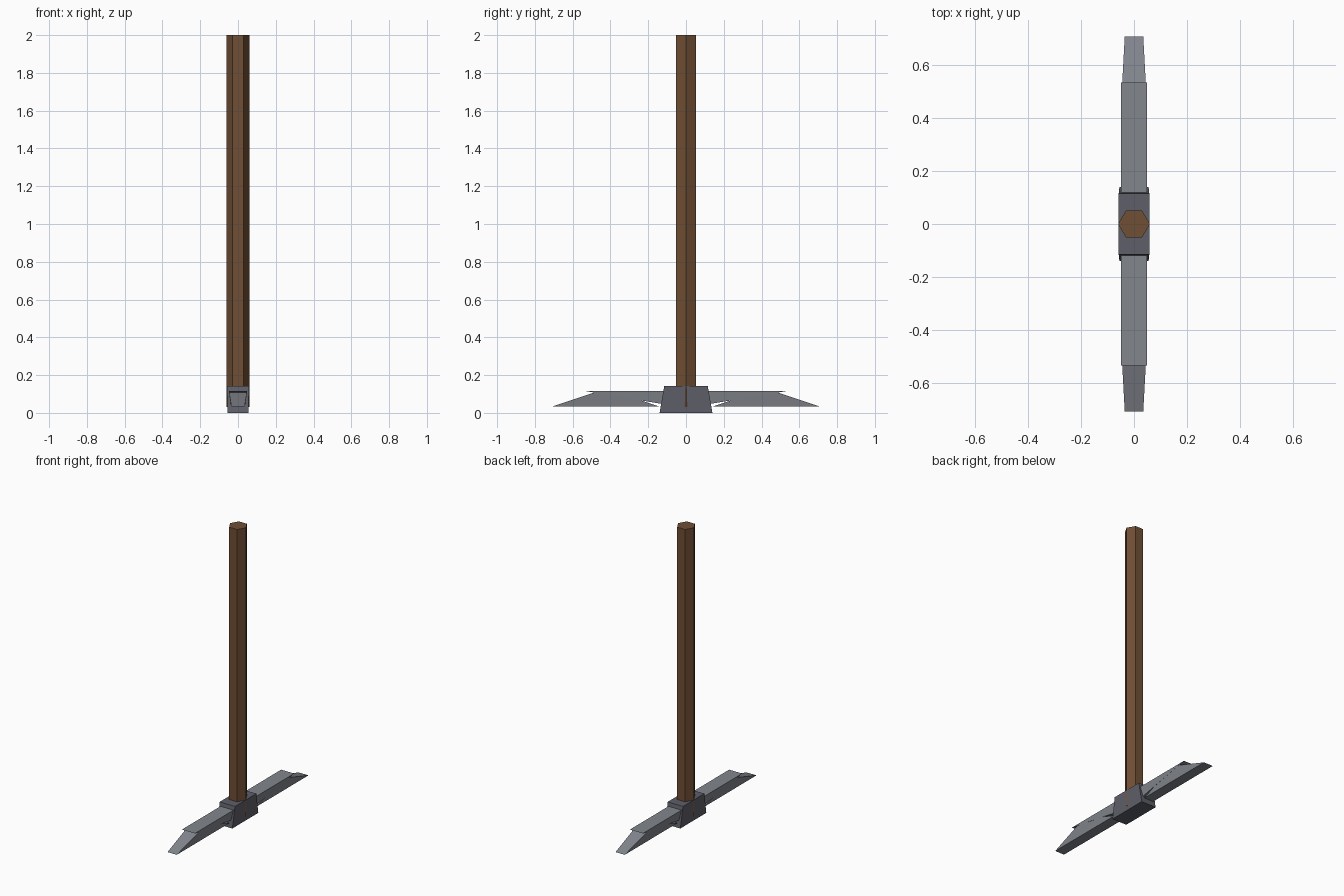
import bpy, bmesh, math

if "Cube" in bpy.data.objects:
    bpy.data.objects.remove(bpy.data.objects["Cube"])


def material(name, rgb):
    m = bpy.data.materials.new(name)
    m.diffuse_color = (*rgb, 1)
    m.use_nodes = True
    m.node_tree.nodes["Principled BSDF"].inputs["Base Color"].default_value = m.diffuse_color
    return m


def finish(name, bm, mat):
    bmesh.ops.recalc_face_normals(bm, faces=bm.faces)
    me = bpy.data.meshes.new(name)
    bm.to_mesh(me)
    bm.free()
    me.materials.append(mat)
    ob = bpy.data.objects.new(name, me)
    bpy.context.collection.objects.link(ob)
    return ob


def wedge(name, profile, mat, mirror=False):
    """Flat-sided solid from a (y, z, half width) side profile."""
    bm = bmesh.new()
    for s in ((1, -1) if mirror else (1,)):
        a = [bm.verts.new((-w, s * y, z)) for y, z, w in profile]
        b = [bm.verts.new((w, s * y, z)) for y, z, w in profile]
        bm.faces.new(a)
        bm.faces.new(b[::-1])
        n = len(a)
        for i in range(n):
            j = (i + 1) % n
            bm.faces.new((a[j], a[i], b[i], b[j]))
    return finish(name, bm, mat)


wood = material("brown wood", (0.163, 0.078, 0.036))
iron = material("dark iron", (0.112, 0.115, 0.140))
steel = material("grey steel", (0.223, 0.236, 0.264))

# Hexagonal handle, corners pointing left and right
bm = bmesh.new()
bmesh.ops.create_cone(bm, cap_ends=True, segments=6, radius1=0.06, radius2=0.06, depth=1.97)
if not any(abs(v.co.y) < 1e-4 for v in bm.verts):
    for v in bm.verts:
        v.co.x, v.co.y = v.co.y, v.co.x
bmesh.ops.translate(bm, verts=bm.verts, vec=(0, 0, 1.015))
finish("handle", bm, wood)

# Collar block tapering towards the handle
wedge("collar", [(-0.14, 0, 0.055), (0.14, 0, 0.055),
                 (0.115, 0.142, 0.058), (-0.115, 0.142, 0.058)], iron)

# Upper blade bar: long top edge, narrowing downwards into the collar
wedge("upper_blade", [(-0.04, 0.033, 0.036), (0.04, 0.033, 0.036),
                      (0.535, 0.116, 0.049), (-0.535, 0.116, 0.049)], steel)

# Pointed lower tips on both ends
wedge("blade_tips", [(0.14, 0.033, 0.035), (0.71, 0.033, 0.035),
                     (0.47, 0.113, 0.048), (0.38, 0.113, 0.048)], steel, mirror=True)
